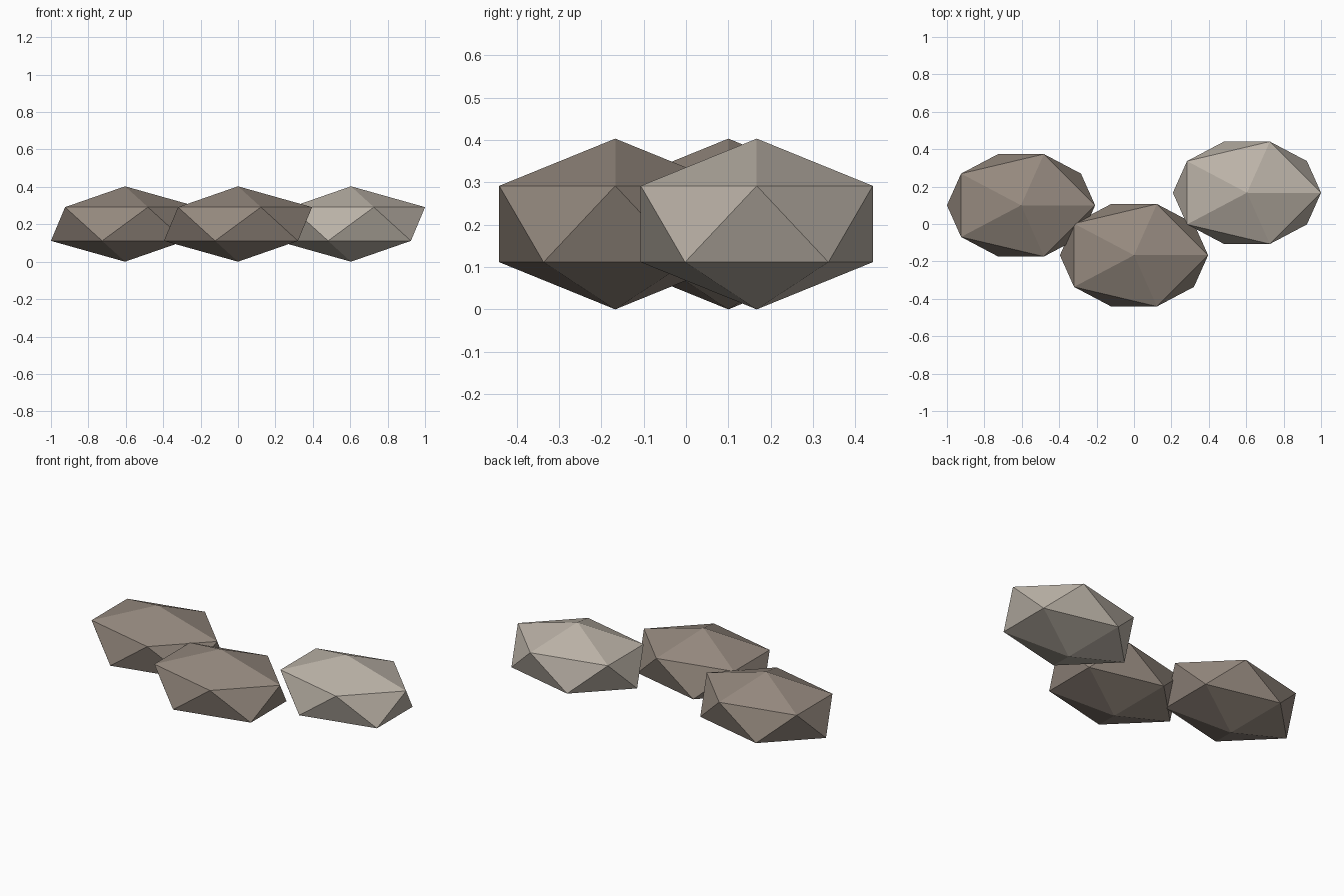
import bpy

# Remove the default cube
cube = bpy.data.objects.get("Cube")
if cube:
    bpy.data.objects.remove(cube, do_unlink=True)


def make_material(name, rgb):
    mat = bpy.data.materials.new(name)
    mat.use_nodes = True
    color = (*rgb, 1.0)
    mat.diffuse_color = color
    bsdf = next(n for n in mat.node_tree.nodes if n.type == "BSDF_PRINCIPLED")
    bsdf.inputs["Base Color"].default_value = color
    bsdf.inputs["Roughness"].default_value = 0.9
    return mat


brown_stone = make_material("brown_stone", (0.30, 0.25, 0.21))
pale_stone = make_material("pale_stone", (0.50, 0.45, 0.39))

# Half-sizes shared by all the stones
SIZE = (0.443, 0.322, 0.2015)


def make_stone(name, x, y, mat):
    """Flattened low-poly stone resting on the ground."""
    bpy.ops.mesh.primitive_ico_sphere_add(subdivisions=1, radius=1.0,
                                          location=(x, y, SIZE[2]))
    stone = bpy.context.object
    stone.name = name
    stone.scale = SIZE
    bpy.ops.object.transform_apply(location=False, rotation=False, scale=True)
    bpy.ops.object.shade_flat()
    stone.data.materials.append(mat)
    return stone


# Three stones in a staggered row
make_stone("right_stone", -0.604, 0.1, brown_stone)
make_stone("middle_stone", 0.0, -0.167, brown_stone)
make_stone("left_stone", 0.604, 0.167, pale_stone)
